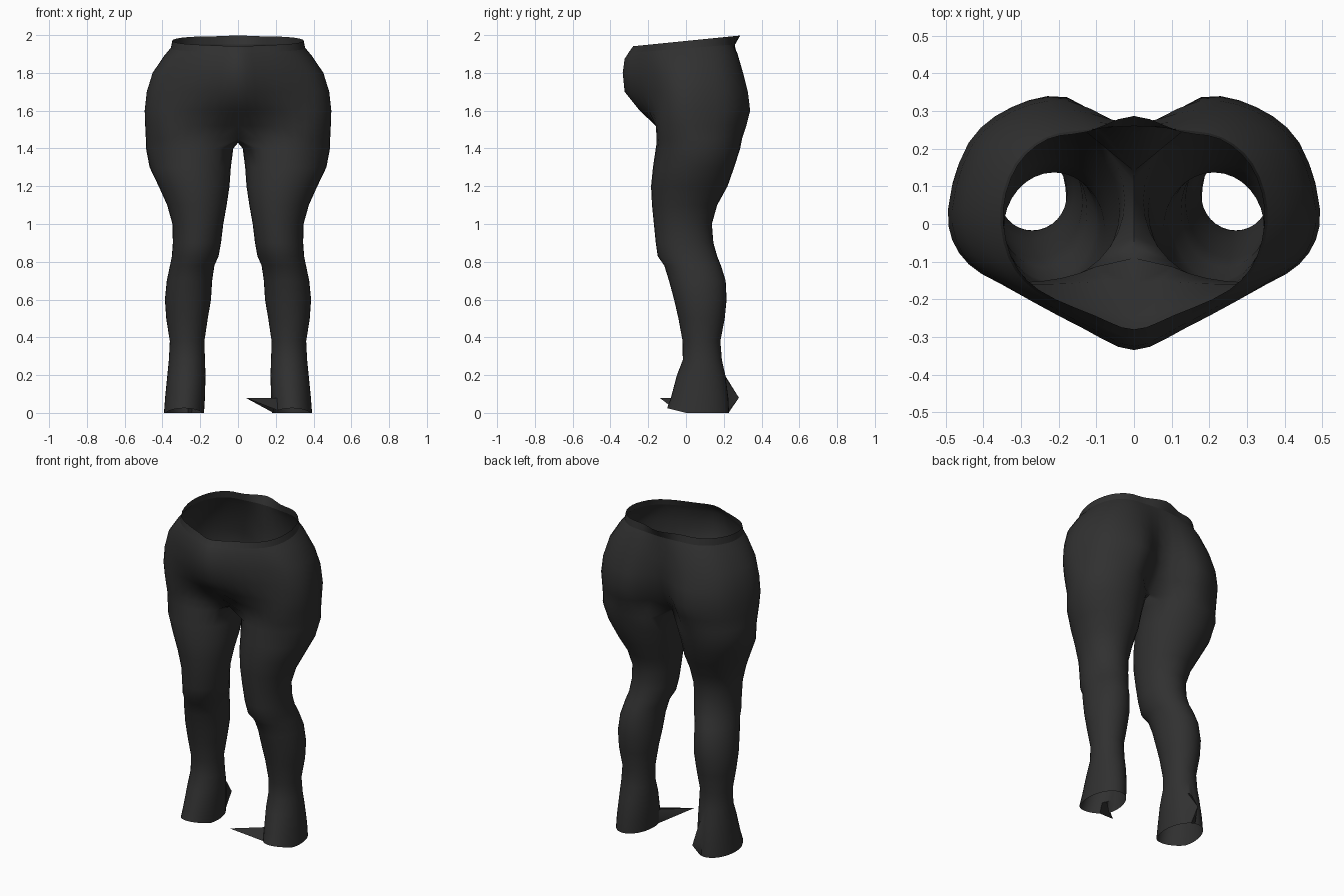
import bpy
import bmesh
from math import sin, cos, radians
from mathutils import Vector

if "Cube" in bpy.data.objects:
    bpy.data.objects.remove(bpy.data.objects["Cube"], do_unlink=True)

fabric = bpy.data.materials.new("charcoal fabric")
fabric.use_nodes = True
charcoal = (0.03, 0.03, 0.03, 1)
fabric.diffuse_color = charcoal
fabric.node_tree.nodes["Principled BSDF"].inputs["Base Color"].default_value = charcoal

STEPS = 3          # samples between two control points of a hip section
OUTER = 8 * STEPS  # segments around the outside of one hip
INNER = 7          # extra points on the inside of each leg
TURN = 360 / (OUTER + INNER + 1)

# Hip sections: height, tilt, front centre, front of thigh, half width,
# buttock, back centre, blend towards the top of the leg
BAND = [
    (1.969, 0.1, -0.28, -0.175, 0.347, 0.245, 0.287, 0),
    (1.93, 0.08, -0.305, -0.18, 0.355, 0.25, 0.26, 0),
]
HIPS = [
    BAND[1],
    (1.89, 0.05, -0.325, -0.18, 0.39, 0.272, 0.262, 0),
    (1.8, 0, -0.335, -0.17, 0.452, 0.302, 0.268, 0),
    (1.7, 0, -0.325, -0.16, 0.483, 0.327, 0.262, 0),
    (1.6, 0, -0.245, -0.155, 0.494, 0.337, 0.24, 0),
    (1.52, 0, -0.16, -0.155, 0.493, 0.328, 0.2, 0.3),
    (1.45, 0, -0.09, -0.16, 0.49, 0.31, 0.14, 0.7),
]

# Leg sections: height, inner side, outer side, front, back
LEG = [
    (1.4, 0.025, 0.487, -0.16, 0.287),
    (1.3, 0.038, 0.468, -0.175, 0.255),
    (1.2, 0.045, 0.42, -0.185, 0.22),
    (1.1, 0.06, 0.375, -0.18, 0.165),
    (1.0, 0.078, 0.347, -0.17, 0.137),
    (0.9, 0.09, 0.345, -0.16, 0.145),
    (0.83, 0.103, 0.35, -0.15, 0.165),
    (0.78, 0.125, 0.36, -0.115, 0.185),
    (0.7, 0.137, 0.377, -0.09, 0.21),
    (0.6, 0.143, 0.387, -0.063, 0.215),
    (0.5, 0.16, 0.38, -0.04, 0.205),
    (0.38, 0.178, 0.361, -0.018, 0.182),
    (0.28, 0.175, 0.366, -0.017, 0.19),
    (0.2, 0.172, 0.374, -0.048, 0.208),
    (0.08, 0.175, 0.386, -0.08, 0.224),
    (0.0, 0.18, 0.392, -0.1, 0.228),
]


def smooth_path(points):
    """Sample a half section whose ends lie on the mirror line."""
    flip = lambda p: Vector((-p.x, p.y))
    pts = [flip(points[1])] + points + [flip(points[-2])]
    path = []
    for a, b, c, d in zip(pts, pts[1:], pts[2:], pts[3:]):
        for k in range(STEPS):
            t = k / STEPS
            path.append(b + (c - a) * t / 2 + (a * 2 - b * 5 + c * 4 - d) * t * t / 2
                        + (b * 3 - a - c * 3 + d) * t ** 3 / 2)
    return path + [points[-1]]


def leg_ring(section, side):
    z, inner, outer, front, back = section
    ring = []
    for i in range(OUTER + INNER + 1):
        angle = radians(45 + TURN * i)
        x = (inner + outer) / 2 - (outer - inner) / 2 * cos(angle)
        y = (front + back) / 2 - (back - front) / 2 * sin(angle)
        rise = max(0, -y) * 0.25 if z < 0.05 else 0
        ring.append(Vector((side * x, y, z + rise)))
    return ring


def hip_ring(section, side):
    z, tilt, front, thigh, w, buttock, back, blend = section
    path = smooth_path([Vector(p) for p in (
        (0, front), (0.3 * w, front + (thigh - front) * 0.35), (0.73 * w, thigh),
        (0.94 * w, 0.5 * thigh), (w, 0.04), (0.89 * w, 0.64 * buttock),
        (0.66 * w, 0.92 * buttock), (0.36 * w, buttock), (0, back))])
    ring = [Vector((side * p.x, p.y, z + tilt * p.y)) for p in path]
    for p, q in list(zip(ring, leg_ring(LEG[0], side)))[1:-1]:
        p.xy = p.xy.lerp(q.xy, blend)
    return ring


def bridge(bm, upper, lower, closed=False):
    count = len(upper)
    for i in range(count if closed else count - 1):
        j = (i + 1) % count
        bm.faces.new((upper[i], upper[j], lower[j], lower[i]))


def add_rings(bm, rings, closed=False):
    rows = [[bm.verts.new(p) for p in ring] for ring in rings]
    for upper, lower in zip(rows, rows[1:]):
        bridge(bm, upper, lower, closed)
    return rows


def finish(bm, name):
    bmesh.ops.remove_doubles(bm, verts=bm.verts, dist=0.0005)
    bmesh.ops.recalc_face_normals(bm, faces=bm.faces)
    mesh = bpy.data.meshes.new(name)
    bm.to_mesh(mesh)
    bm.free()
    mesh.materials.append(fabric)
    obj = bpy.data.objects.new(name, mesh)
    bpy.context.collection.objects.link(obj)
    bpy.ops.object.select_all(action="DESELECT")
    obj.select_set(True)
    bpy.context.view_layer.objects.active = obj
    bpy.ops.object.shade_smooth_by_angle(angle=radians(60))


# Hips and legs, one side at a time, joined along the middle
bm = bmesh.new()
for side in (1, -1):
    hips = add_rings(bm, [hip_ring(s, side) for s in HIPS])
    rings = [leg_ring(s, side) for s in LEG]

    # Pulled-out corners of the hems
    if side > 0:
        rings[-1][OUTER + INNER] = Vector((0.04, -0.14, 0.08))
    else:
        rings[-2][OUTER - 2] = Vector((-0.24, 0.28, 0.08))
    legs = add_rings(bm, rings, closed=True)

    # Crotch seam between the legs
    start, end = hips[-1][-1].co, hips[-1][0].co
    seam = []
    for k in range(1, INNER + 1):
        t = k / (INNER + 1)
        p = start.lerp(end, t)
        p.z -= 0.08 * t * (1 - t)
        seam.append(bm.verts.new(p))
    bridge(bm, hips[-1] + seam, legs[0], closed=True)
finish(bm, "leggings")

# Waistband
bm = bmesh.new()
for side in (1, -1):
    add_rings(bm, [hip_ring(s, side) for s in BAND])
finish(bm, "waistband")
